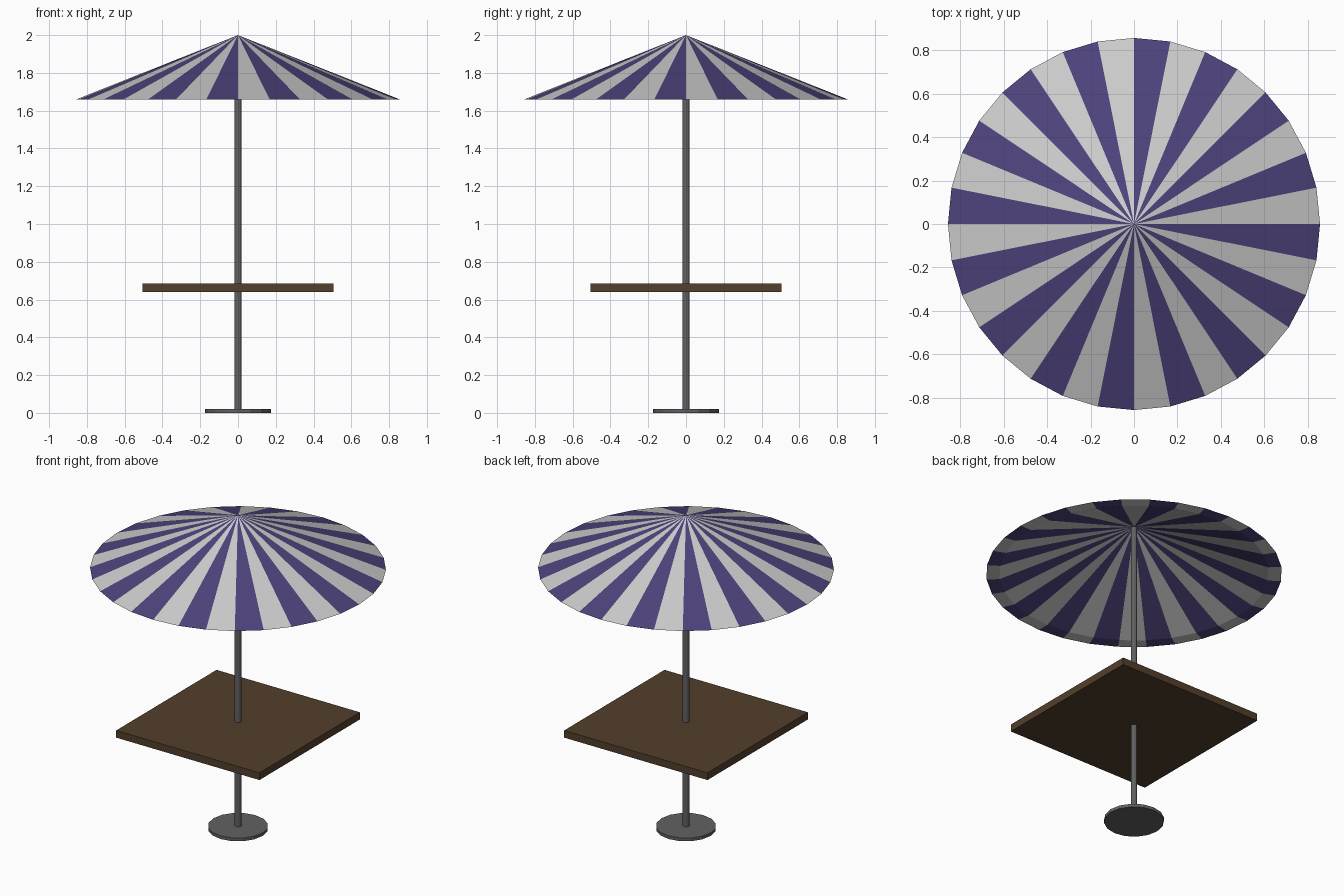
import bpy, bmesh
from math import cos, sin, tau

if "Cube" in bpy.data.objects:
    bpy.data.objects.remove(bpy.data.objects["Cube"])


def material(name, rgb):
    m = bpy.data.materials.new(name)
    m.diffuse_color = (*rgb, 1)
    m.use_nodes = True
    m.node_tree.nodes["Principled BSDF"].inputs["Base Color"].default_value = m.diffuse_color
    return m


purple = material("purple_fabric", (0.075, 0.055, 0.2))
pale = material("pale_fabric", (0.55, 0.55, 0.55))
metal = material("dark_metal", (0.12, 0.12, 0.12))
wood = material("brown_wood", (0.085, 0.05, 0.025))


def cylinder(name, r, z0, z1, sides, mat):
    bpy.ops.mesh.primitive_cylinder_add(vertices=sides, radius=r, depth=z1 - z0,
                                        location=(0, 0, (z0 + z1) / 2))
    ob = bpy.context.object
    ob.name = name
    ob.data.materials.append(mat)
    return ob


# base plate and pole
cylinder("base_plate", 0.174, 0, 0.02, 16, metal)
cylinder("pole", 0.019, 0.02, 1.975, 12, metal)

# square table top
bpy.ops.mesh.primitive_cube_add(size=1, location=(0, 0, 0.662))
table = bpy.context.object
table.name = "table_top"
table.scale = (1.012, 1.012, 0.046)
table.data.materials.append(wood)

# striped canopy: outer cone, flat rim underneath, inner cone
SIDES, RIM_Z = 32, 1.66
bm = bmesh.new()


def ring(r):
    return [bm.verts.new((r * cos(tau * i / SIDES), r * sin(tau * i / SIDES), RIM_Z))
            for i in range(SIDES)]


apex_out = bm.verts.new((0, 0, 2.0))
apex_in = bm.verts.new((0, 0, 1.968))
outer, inner = ring(0.856), ring(0.78)
for i in range(SIDES):
    j = (i + 1) % SIDES
    for corners in ((outer[i], outer[j], apex_out),
                    (outer[j], outer[i], inner[i], inner[j]),
                    (inner[j], inner[i], apex_in)):
        bm.faces.new(corners).material_index = i % 2
mesh = bpy.data.meshes.new("canopy")
bm.to_mesh(mesh)
bm.free()
mesh.materials.append(pale)
mesh.materials.append(purple)
bpy.context.collection.objects.link(bpy.data.objects.new("canopy", mesh))
